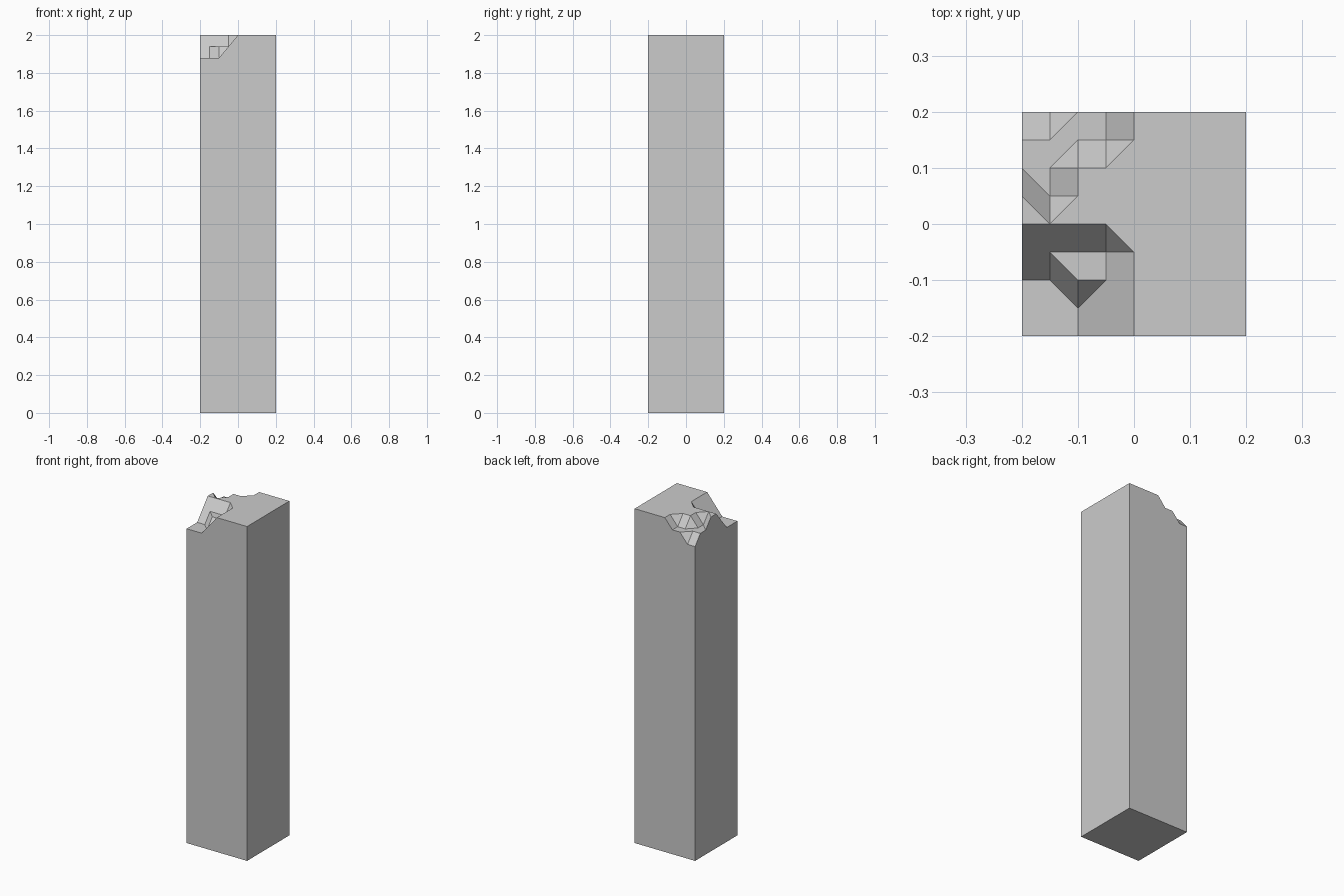
import bpy, bmesh, math

if "Cube" in bpy.data.objects:
    bpy.data.objects.remove(bpy.data.objects["Cube"])

# Chipped top: drop level (steps of 0.06) on a 0.05 grid, rows run front to back
STEP = 0.06
LEVELS = ["222100", "222100", "221100", "111100", "000000",
          "010000", "110000", "111100", "221100"]
XS = [-0.2, -0.15, -0.1, -0.05, 0.0, 0.2]

bm = bmesh.new()
rows = [[bm.verts.new((x, -0.2 + 0.05 * j, 2 - STEP * int(c)))
         for x, c in zip(XS, row)] for j, row in enumerate(LEVELS)]


def add_cell(i, j):
    """One grid cell, split so that an odd corner is folded off."""
    quad = [rows[j][i], rows[j][i + 1], rows[j + 1][i + 1], rows[j + 1][i]]
    drops = [round((2 - v.co.z) / STEP) for v in quad]
    if drops[0] + drops[2] == drops[1] + drops[3]:
        bm.faces.new(quad)
        return
    odd = next(k for k in range(4) if drops.count(drops[k]) == 1)
    if (i, j) == (2, 1):          # gully beside the ledge folds the other way
        odd = 3
    q = quad[odd:] + quad[:odd]
    bm.faces.new((q[3], q[0], q[1]))
    bm.faces.new((q[1], q[2], q[3]))


for j in range(len(LEVELS) - 1):
    for i in range(len(XS) - 1):
        add_cell(i, j)

# Shaft: pull the rim down to the ground and close the base
rim = [e for e in bm.edges if e.is_boundary]
geom = bmesh.ops.extrude_edge_only(bm, edges=rim)["geom"]
for v in geom:
    if isinstance(v, bmesh.types.BMVert):
        v.co.z = 0
bmesh.ops.holes_fill(bm, edges=[e for e in bm.edges if e.is_boundary], sides=0)

# Merge coplanar faces
bmesh.ops.recalc_face_normals(bm, faces=bm.faces[:])
bmesh.ops.dissolve_limit(bm, angle_limit=math.radians(1),
                         verts=bm.verts[:], edges=bm.edges[:])

mesh = bpy.data.meshes.new("broken_pillar")
bm.to_mesh(mesh)
bm.free()
bpy.context.collection.objects.link(bpy.data.objects.new("broken_pillar", mesh))
